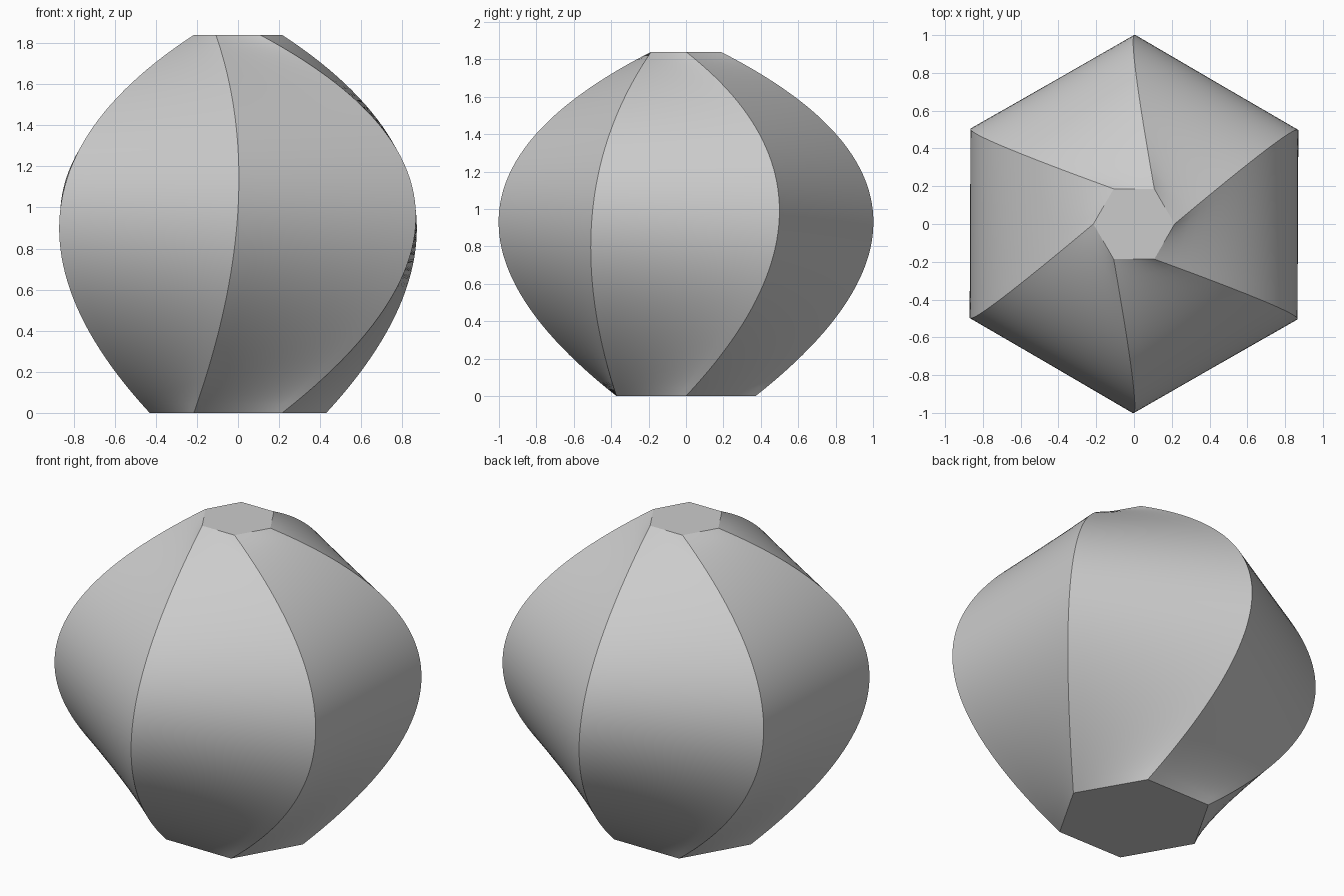
import bpy
import bmesh
from math import radians
from mathutils import Matrix, Vector

if "Cube" in bpy.data.objects:
    bpy.data.objects.remove(bpy.data.objects["Cube"], do_unlink=True)

SIDES = 6
ROWS = 48      # rings from base to top
COLS = 10      # strips across each side


def turn(degrees):
    return Matrix.Rotation(radians(degrees), 3, 'Z')


# One corner of the hexagon at base, middle and top
BASE = Vector((0.43, 0, 0))
MIDDLE = turn(30) @ Vector((0.999, 0, 0.99))
TOP = Vector((0.215, 0, 1.84))


def corner(t):
    """Parabola through the three corner positions, t in 0..1."""
    bulge = MIDDLE - (BASE + TOP) / 2
    return BASE.lerp(TOP, t) + bulge * (4 * t * (1 - t))


def make_material(name, color):
    mat = bpy.data.materials.new(name)
    mat.use_nodes = True
    mat.diffuse_color = color
    mat.node_tree.nodes["Principled BSDF"].inputs["Base Color"].default_value = color
    return mat


# Twisted hexagonal loft
bm = bmesh.new()
rings = []
for row in range(ROWS + 1):
    p = corner(row / ROWS)
    corners = [turn(360 / SIDES * side) @ p for side in range(SIDES)]
    ring = []
    for side in range(SIDES):
        start, end = corners[side], corners[(side + 1) % SIDES]
        ring += [bm.verts.new(start.lerp(end, c / COLS)) for c in range(COLS)]
    rings.append(ring)

count = SIDES * COLS
for low, high in zip(rings, rings[1:]):
    for i in range(count):
        j = (i + 1) % count
        bm.faces.new((low[i], low[j], high[j], high[i])).smooth = True
    # Crisp ridges at the six corners
    for i in range(0, count, COLS):
        bm.edges.get((low[i], high[i])).smooth = False

# Flat caps with crisp rims
for ring in (rings[0][::-1], rings[-1]):
    cap = bm.faces.new(ring)
    for edge in cap.edges:
        edge.smooth = False

mesh = bpy.data.meshes.new("twisted_vase_body")
bm.to_mesh(mesh)
bm.free()
mesh.materials.append(make_material("light grey", (0.6, 0.6, 0.6, 1)))
body = bpy.data.objects.new("twisted_vase_body", mesh)
bpy.context.scene.collection.objects.link(body)
